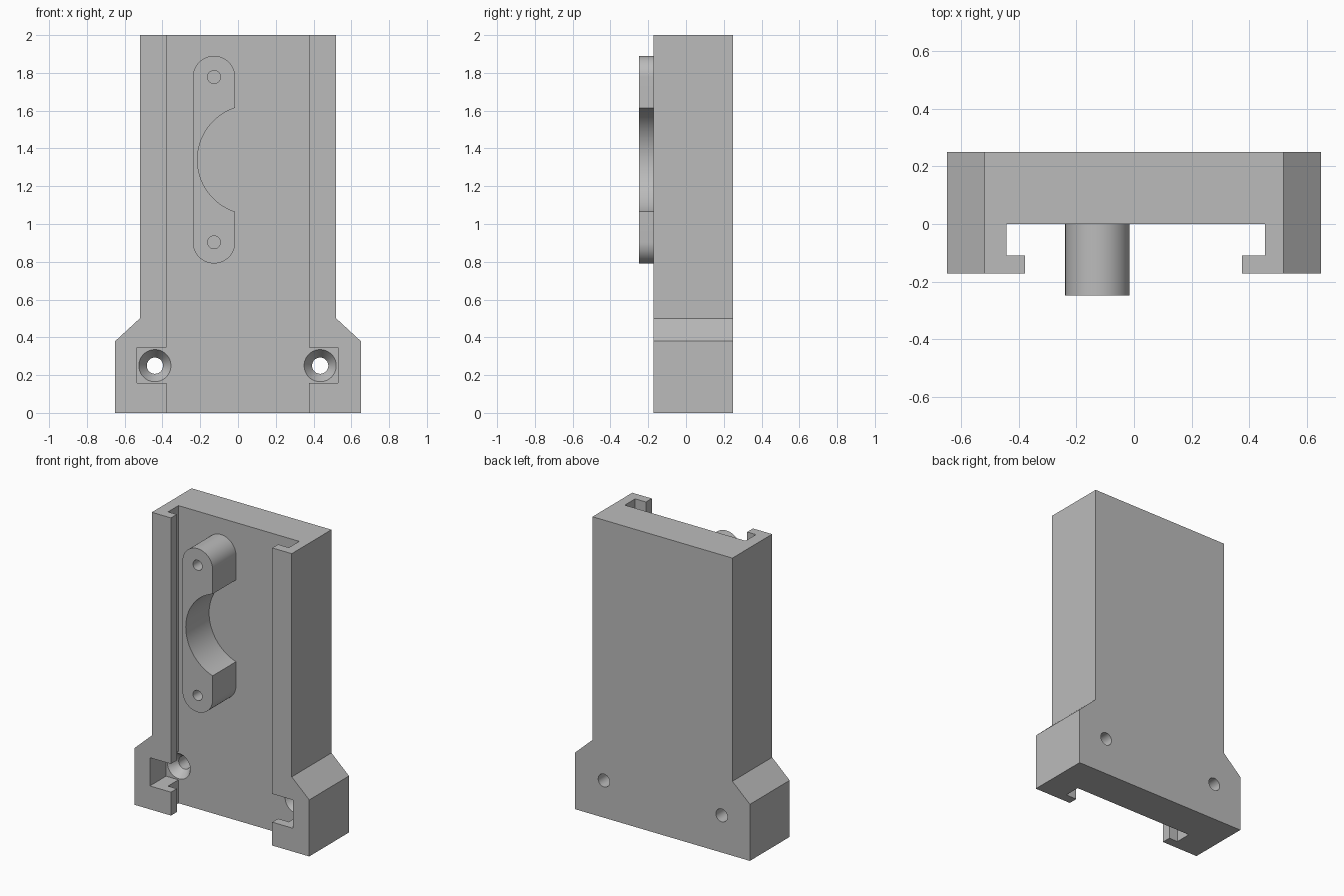
import bpy
import bmesh
from math import sin, cos, pi, radians
from mathutils import Matrix

cube = bpy.data.objects.get("Cube")
if cube:
    bpy.data.objects.remove(cube, do_unlink=True)

grey = bpy.data.materials.new("plain grey")
grey.use_nodes = True
colour = (0.5, 0.5, 0.5, 1)
grey.diffuse_color = colour
grey.node_tree.nodes["Principled BSDF"].inputs["Base Color"].default_value = colour


def finish(name, bm):
    bmesh.ops.recalc_face_normals(bm, faces=bm.faces)
    mesh = bpy.data.meshes.new(name)
    bm.to_mesh(mesh)
    bm.free()
    mesh.materials.append(grey)
    obj = bpy.data.objects.new(name, mesh)
    bpy.context.collection.objects.link(obj)
    return obj


def prism(name, outline, y0, y1):
    """Extrude an (x, z) outline from y0 to y1."""
    bm = bmesh.new()
    face = bm.faces.new([bm.verts.new((x, y0, z)) for x, z in outline])
    new = bmesh.ops.extrude_face_region(bm, geom=[face])["geom"]
    bmesh.ops.translate(bm, vec=(0, y1 - y0, 0),
                        verts=[v for v in new if isinstance(v, bmesh.types.BMVert)])
    return finish(name, bm)


def box(name, x0, x1, y0, y1, z0, z1):
    return prism(name, [(x0, z0), (x1, z0), (x1, z1), (x0, z1)], y0, y1)


def round_cut(name, x, z, y0, y1, r0, r1):
    """Cone or cylinder along y, radius r0 at y0 and r1 at y1."""
    bm = bmesh.new()
    place = Matrix.Translation((x, (y0 + y1) / 2, z)) @ Matrix.Rotation(radians(-90), 4, "X")
    bmesh.ops.create_cone(bm, cap_ends=True, segments=64, radius1=r0, radius2=r1,
                          depth=y1 - y0, matrix=place)
    return finish(name, bm)


def cut(obj, cutters):
    """Subtract each cutter, then remove it."""
    for cutter in cutters:
        cutter.hide_render = True
        mod = obj.modifiers.new("cut", "BOOLEAN")
        mod.operation = "DIFFERENCE"
        mod.solver = "EXACT"
        mod.object = cutter
    bpy.context.view_layer.update()
    result = obj.evaluated_get(bpy.context.evaluated_depsgraph_get())
    mesh = bpy.data.meshes.new_from_object(result)
    obj.modifiers.clear()
    obj.data = mesh
    for cutter in cutters:
        bpy.data.objects.remove(cutter, do_unlink=True)
    bpy.ops.object.select_all(action="DESELECT")
    obj.select_set(True)
    bpy.context.view_layer.objects.active = obj
    bpy.ops.object.shade_smooth_by_angle(angle=radians(30))


# Body with flared foot
front, back = -0.172, 0.25
half = [(0.65, 0), (0.65, 0.38), (0.52, 0.5), (0.52, 2)]
body = prism("rail_body", half + [(-x, z) for x, z in reversed(half)], front, back)

# T-shaped channel, screw notches and countersunk holes
cutters = [
    box("channel", -0.443, 0.455, -0.11, 0, -0.1, 2.1),
    box("slot", -0.378, 0.375, -0.3, -0.05, -0.1, 2.1),
    box("left_notch", 0.3, 0.53, -0.3, 0, 0.157, 0.347),
    box("right_notch", -0.535, -0.3, -0.3, 0, 0.157, 0.347),
]
for x in (-0.44, 0.435):
    cutters.append(round_cut("countersink", x, 0.25, -0.01, 0.06, 0.092, 0.043))
    cutters.append(round_cut("screw_hole", x, 0.25, 0.03, 0.4, 0.043, 0.043))
cut(body, cutters)

# Clamp bracket: rounded bar with a round bite and two blind holes
mid, r, low, high = -0.127, 0.112, 0.903, 1.778
steps = 32
outline = [(mid + r * cos(pi * i / steps), high + r * sin(pi * i / steps))
           for i in range(steps + 1)]
outline += [(mid - r * cos(pi * i / steps), low - r * sin(pi * i / steps))
            for i in range(steps + 1)]
bracket = prism("clamp_bracket", outline, -0.248, 0.002)
cut(bracket, [round_cut("bite", 0.074, 1.34, -0.4, 0.1, 0.289, 0.289)]
    + [round_cut("pin_hole", mid, z, -0.4, -0.02, 0.034, 0.034) for z in (low, high)])
